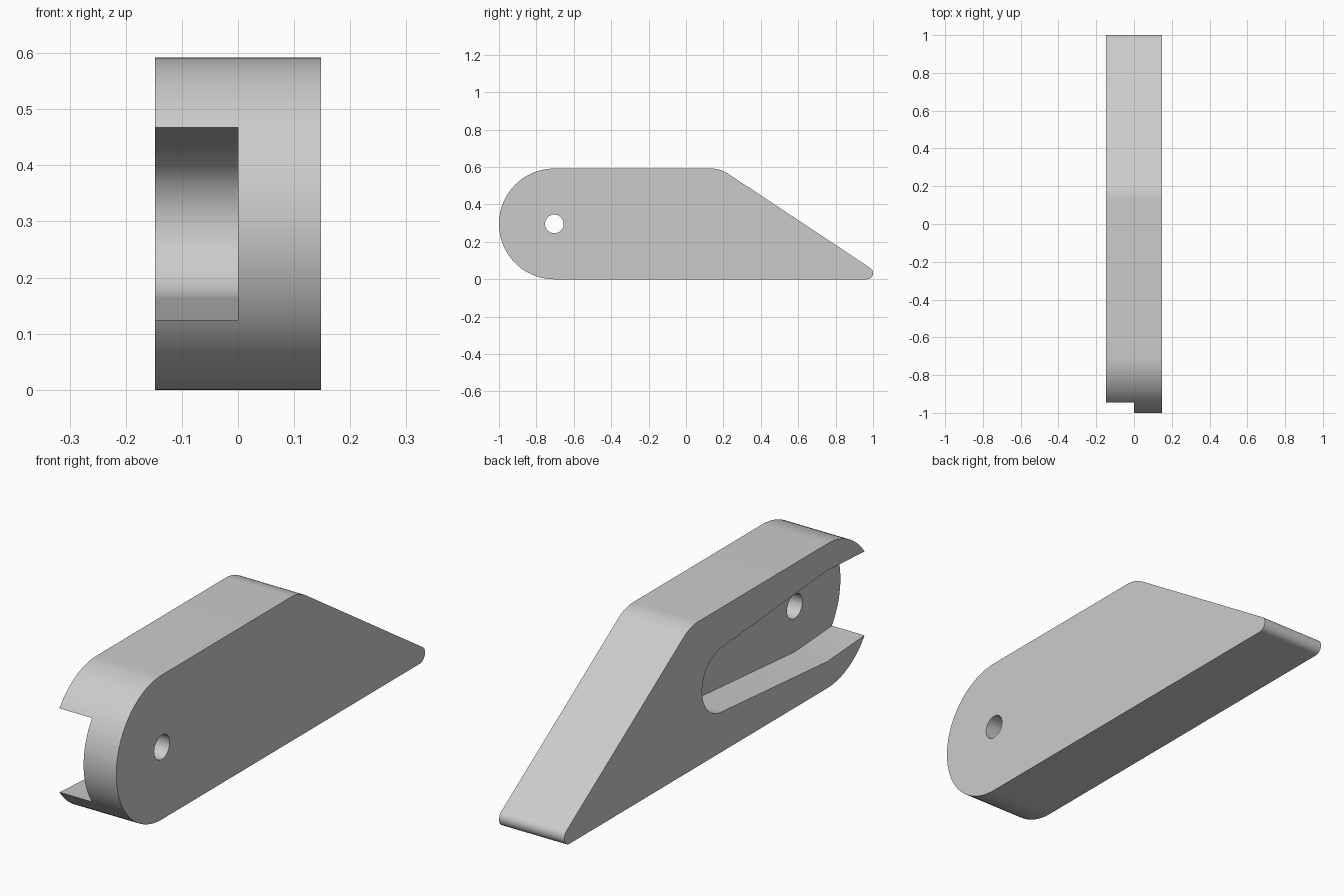
import bpy
import bmesh
from math import cos, sin, radians

cube = bpy.data.objects.get("Cube")
if cube:
    bpy.data.objects.remove(cube)

HALF = 0.148            # half thickness
R = 0.296               # nose radius, half the height
PIVOT = (-1 + R, R)     # pin centre in y, z
SLOPE = 56.4            # direction of the ramp's normal in degrees


def arc(centre, radius, start, end, steps):
    """Points along an arc in the y-z plane, angles in degrees."""
    angles = [radians(start + (end - start) * i / steps) for i in range(steps + 1)]
    return [(centre[0] + radius * cos(a), centre[1] + radius * sin(a)) for a in angles]


def prism(name, profile, x0, x1):
    """Extrude a y-z profile along x."""
    bm = bmesh.new()
    face = bm.faces.new([bm.verts.new((x0, y, z)) for y, z in profile])
    grown = bmesh.ops.extrude_face_region(bm, geom=[face])["geom"]
    verts = [v for v in grown if isinstance(v, bmesh.types.BMVert)]
    bmesh.ops.translate(bm, verts=verts, vec=(x1 - x0, 0, 0))
    bmesh.ops.recalc_face_normals(bm, faces=bm.faces[:])
    mesh = bpy.data.meshes.new(name)
    bm.to_mesh(mesh)
    bm.free()
    obj = bpy.data.objects.new(name, mesh)
    bpy.context.collection.objects.link(obj)
    return obj


# Wedge body: round nose, flat top, soft shoulder, ramp and rounded tip
outline = arc(PIVOT, R, 270, 90, 48)
outline += arc((0.132, 2 * R - 0.17), 0.17, 90, SLOPE, 10)
outline += arc((0.967, 0.033), 0.033, SLOPE, -90, 16)
body = prism("wedge_body", outline, -HALF, HALF)

# Tapered slot on the right side, open through the nose
slot_profile = arc((-0.025, R), 0.132, -90, 90, 32)
slot_profile += [(PIVOT[0], R + 0.187), (-1.1, R + 0.162),
                 (-1.1, R - 0.162), (PIVOT[0], R - 0.187)]
slot = prism("slot_cutter", slot_profile, -0.3, 0)

# Pin hole through the remaining cheek
hole = prism("pin_hole_cutter", arc(PIVOT, 0.05, 0, 348.75, 31), -0.3, 0.3)

for cutter in (slot, hole):
    cut = body.modifiers.new(cutter.name, "BOOLEAN")
    cut.operation = "DIFFERENCE"
    cut.solver = "EXACT"
    cut.object = cutter
    cutter.hide_render = True

bpy.context.view_layer.objects.active = body
body.select_set(True)
for modifier in list(body.modifiers):
    bpy.ops.object.modifier_apply(modifier=modifier.name)
for cutter in (slot, hole):
    bpy.data.objects.remove(cutter)

# Plain grey finish
grey = bpy.data.materials.new("plain grey")
grey.use_nodes = True
colour = (0.6, 0.6, 0.6, 1)
grey.diffuse_color = colour
grey.node_tree.nodes["Principled BSDF"].inputs["Base Color"].default_value = colour
body.data.materials.clear()
body.data.materials.append(grey)

bpy.ops.object.select_all(action="DESELECT")
body.select_set(True)
bpy.ops.object.shade_smooth_by_angle(angle=radians(25))
